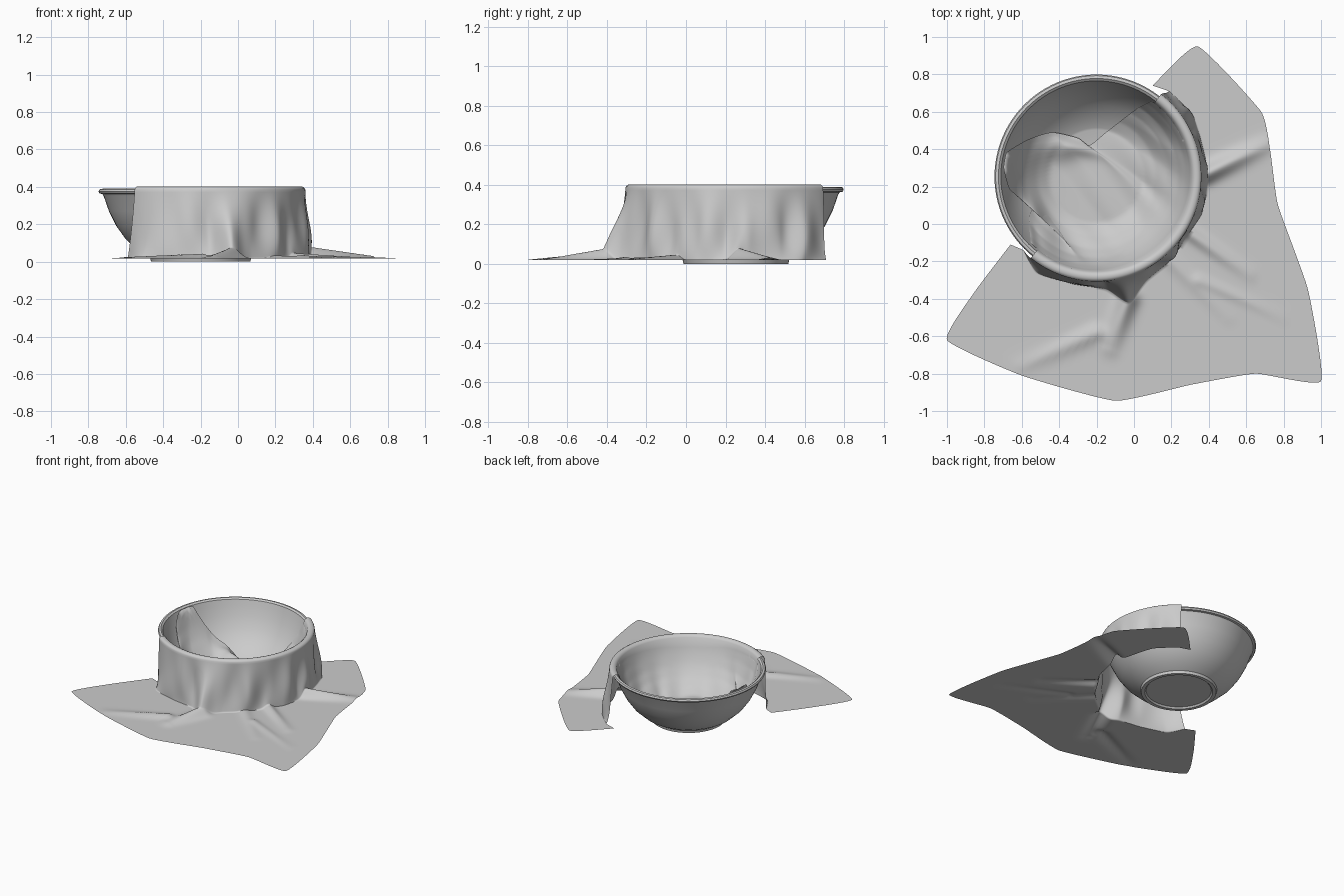
import bpy, bmesh, math
from mathutils import Vector

if "Cube" in bpy.data.objects:
    bpy.data.objects.remove(bpy.data.objects["Cube"])

CX, CY = -0.2, 0.253          # bowl centre

grey = bpy.data.materials.new("light grey")
grey.diffuse_color = (0.6, 0.6, 0.6, 1)
grey.use_nodes = True
grey.node_tree.nodes["Principled BSDF"].inputs["Base Color"].default_value = grey.diffuse_color


def finish(name, bm, angle):
    me = bpy.data.meshes.new(name)
    bm.normal_update()
    bm.to_mesh(me)
    bm.free()
    me.materials.append(grey)
    ob = bpy.data.objects.new(name, me)
    bpy.context.collection.objects.link(ob)
    bpy.ops.object.select_all(action='DESELECT')
    ob.select_set(True)
    bpy.context.view_layer.objects.active = ob
    bpy.ops.object.shade_smooth_by_angle(angle=math.radians(angle))
    return ob


# Bowl: lathed profile with foot ring and rolled rim
outer = [(0, .012), (.23, .012), (.24, 0), (.265, 0), (.27, .02), (.33, .055),
         (.40, .12), (.45, .19), (.49, .27), (.518, .35), (.525, .362),
         (.54, .365), (.546, .376), (.54, .387), (.525, .39)]
inner = [(.512, .38), (.5, .34), (.475, .27), (.435, .19), (.385, .125),
         (.315, .065), (.262, .035), (.25, .03), (0, .03)]
bm = bmesh.new()
N = 96
rings = []
for r, z in outer + inner:
    if r == 0:
        rings.append([bm.verts.new((CX, CY, z))] * N)
    else:
        rings.append([bm.verts.new((CX + r * math.cos(2 * math.pi * i / N),
                                    CY + r * math.sin(2 * math.pi * i / N), z)) for i in range(N)])
for a, b in zip(rings, rings[1:]):
    for i in range(N):
        j = (i + 1) % N
        vs = list(dict.fromkeys((a[i], a[j], b[j], b[i])))
        bm.faces.new(vs)
finish("bowl", bm, 35)


def bowl_z(r):
    """Height of the bowl's inside at radius r."""
    r = min(r, .512)
    for (r1, z1), (r0, z0) in zip(inner, inner[1:]):
        if r0 <= r <= r1:
            return z0 + (z1 - z0) * (r - r0) / (r1 - r0)
    return .03


# Cloth guide lines: edge inside the bowl, foot of the hanging wall, edge on the floor
inside = [(-.55, -.12), (-.56, .04), (-.5, .17), (-.66, .18), (-.7, .36), (-.57, .45),
          (-.44, .49), (-.3, .46), (-.24, .42), (-.15, .49), (-.06, .56), (.02, .62),
          (.1, .66), (.14, .68)]
foot = [(-.59, -.14), (-.52, -.26), (-.33, -.32), (-.15, -.35), (-.03, -.42), (.07, -.3),
        (.2, -.19), (.28, -.07), (.36, .05), (.39, .18), (.39, .31), (.35, .48),
        (.31, .59), (.19, .71)]
floor = [(-.66, -.11), (-.85, -.36), (-1, -.62), (-.6, -.81), (-.1, -.945), (.3, -.86),
         (.65, -.8), (1, -.84), (.93, -.35), (.77, .1), (.73, .38), (.68, .6),
         (.34, .95), (.1, .74)]


def curve(pts, u, k=.3):
    i = min(int(u), len(pts) - 2)
    t = u - i
    p = [Vector(pts[max(0, min(len(pts) - 1, i + d))]) for d in (-1, 0, 1, 2)]
    m0, m1 = (p[2] - p[0]) * k, (p[3] - p[1]) * k
    h = t * t * (3 - 2 * t)
    return p[1] * (1 - h) + p[2] * h + m0 * (t * (1 - t) ** 2) - m1 * (t * t * (1 - t))


# Raised folds lying on the floor: start, end, height, width
folds = [((-.03, -.40), (-.13, -.66), .06, .05), ((.39, .27), (.70, .42), .06, .045),
         ((.27, -.03), (.62, -.27), .03, .035), ((-.2, -.58), (-.6, -.76), .025, .04),
         ((.2, -.2), (.5, -.5), .015, .04), ((.35, -.3), (.8, -.5), .012, .03)]


def floor_z(p):
    z = .018
    for a, b, h, w in folds:
        a, b = Vector(a), Vector(b)
        t = (p - a).dot(b - a) / (b - a).length_squared
        c = max(0, min(1, t))
        d = (p - a - (b - a) * c).length
        z += h * (1 - .75 * c) * math.exp(-(d / w) ** 2)
    return z


def bump(x, c, w):
    return math.exp(-((x - c) / w) ** 2)


def cloth_column(u):
    ang = math.radians(-129 + 181 * u / 13)
    d = Vector((math.cos(ang), math.sin(ang)))
    c = Vector((CX, CY))
    out = []
    # inside the bowl, from free edge to rim
    edge, rim = curve(inside, u), c + d * .508
    n = 44
    for i in range(n):
        t = i / n
        p = edge.lerp(rim, t)
        q = p - c
        if q.length > .5:
            q *= .5 / q.length
        z = bowl_z(q.length) + .011
        flap = (1 - t) ** 5
        z += .10 * flap * bump(u, 3.9, 1.0)
        z += .05 * bump(t, .12, .09) * bump(u, 6, 1.0)
        z += .05 * bump(t, .28, .1) * bump(u, 3, .5)
        z += .006 * (1 + math.sin(u * 4.3 + t * 5)) * t * (1 - t) * 4
        p = c + q
        out.append((p.x, p.y, min(z, .385)))
    # over the rim
    for r, z in ((.508, .386), (.518, .397), (.53, .402), (.545, .401), (.556, .394)):
        p = c + d * r
        out.append((p.x, p.y, z))
    # hanging wall
    f = curve(foot, u)
    top = c + d * .56
    zf = floor_z(f)
    n = 30
    for i in range(n + 1):
        t = i / n
        s = .55 * t + .45 * t ** 2
        p = top.lerp(f, s)
        amp = math.sin(math.pi * t) * (.4 + .6 * t)
        wave = .016 * math.sin(u * 3.1 + 1 + t) + .010 * math.sin(u * 5.3 + 2 - 2 * t)
        fade = min(1, u / 2.5) if u < 2.5 else 1
        p = p + d * amp * (wave * fade + .004)
        out.append((p.x, p.y, .385 + (zf - .385) * (1 - (1 - t) ** 1.15)))
    # spread over the floor
    o = curve(floor, u, .22)
    n = 44
    for i in range(1, n + 1):
        p = f.lerp(o, i / n)
        out.append((p.x, p.y, floor_z(p)))
    return out


# Cloth: columns swept around the covered half of the bowl
bm = bmesh.new()
STEP = 14
cols = [[bm.verts.new(v) for v in cloth_column(i / STEP)] for i in range(13 * STEP + 1)]
for a, b in zip(cols, cols[1:]):
    for i in range(len(a) - 1):
        bm.faces.new((a[i], a[i + 1], b[i + 1], b[i]))
finish("draped_cloth", bm, 80)
